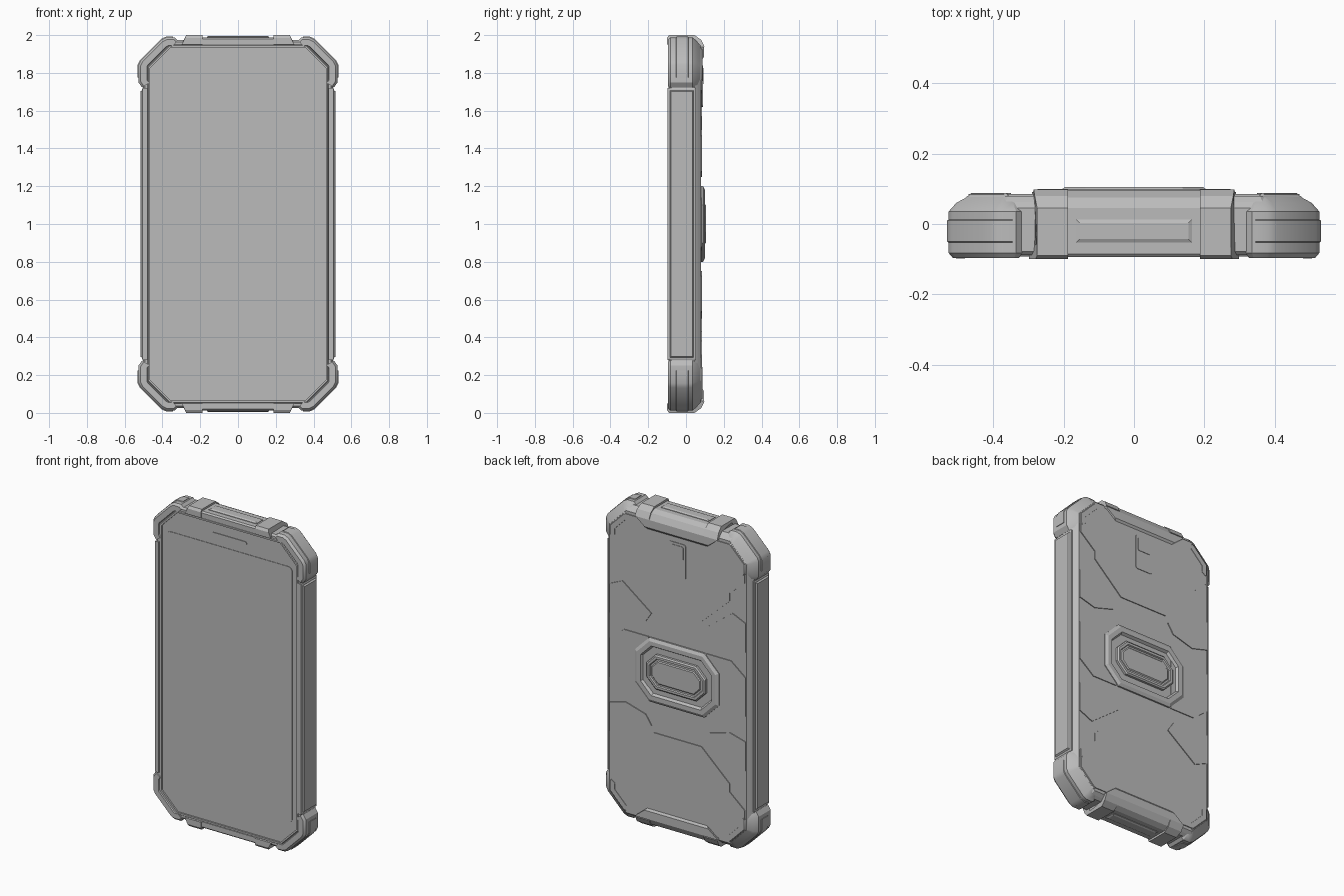
import bpy
import bmesh
import math
from mathutils import Vector

if "Cube" in bpy.data.objects:
    bpy.data.objects.remove(bpy.data.objects["Cube"], do_unlink=True)

grey = bpy.data.materials.new("neutral grey")
grey.use_nodes = True
colour = (0.5, 0.5, 0.5, 1)
grey.diffuse_color = colour
grey.node_tree.nodes["Principled BSDF"].inputs["Base Color"].default_value = colour


def loft(name, rings, smooth=False, closed=False):
    """Skin a list of equal-length point rings and cap both ends."""
    bm = bmesh.new()
    rows = [[bm.verts.new(p) for p in ring] for ring in rings]
    n = len(rows[0])
    for a, b in zip(rows, rows[1:]):
        for i in range(n):
            j = (i + 1) % n
            bm.faces.new((a[i], a[j], b[j], b[i]))
    bm.faces.new(rows[0])
    bm.faces.new(rows[-1])
    bmesh.ops.recalc_face_normals(bm, faces=bm.faces)
    mesh = bpy.data.meshes.new(name)
    bm.to_mesh(mesh)
    bm.free()
    mesh.materials.append(grey)
    ob = bpy.data.objects.new(name, mesh)
    bpy.context.collection.objects.link(ob)
    if smooth:
        bpy.ops.object.select_all(action="DESELECT")
        ob.select_set(True)
        bpy.context.view_layer.objects.active = ob
        bpy.ops.object.shade_smooth_by_angle(angle=math.radians(30))
    return ob


def octagon(hw, hh, c, d, y):
    """Chamfered rectangle around the model's centre, offset outwards by d."""
    w, h, c = hw + d, hh + d, c + 0.586 * d
    quarter = [(w, h - c), (w - c, h)]
    pts = quarter + [(-x, z) for x, z in quarter[::-1]]
    pts += [(-x, -z) for x, z in pts]
    return [(x, y, 1 + z) for x, z in pts]


def stepped(name, hw, hh, c, section):
    return loft(name, [octagon(hw, hh, c, d, y) for d, y in section])


def prism(name, poly, y0, y1, sx=1, flip=False):
    ends = [[(sx * x, y, 2 - z if flip else z) for x, z in poly] for y in (y0, y1)]
    return loft(name, ends)


def rect(u, v):
    return [(u[0], v[0]), (u[1], v[0]), (u[1], v[1]), (u[0], v[1])]


def sweep(name, path, section, sx, flip):
    """Run a closed (inset, y) section along an open path with mitred bends."""
    pts = [Vector(p) for p in path]
    rings = []
    for i, p in enumerate(pts):
        dirs = [(b - a).normalized() for a, b in zip(pts[max(i - 1, 0):i + 1], pts[max(i - 1, 0) + 1:i + 2])]
        normals = [Vector((-t.y, t.x)) for t in dirs]
        m = sum(normals, Vector((0, 0))).normalized()
        m /= max(m.dot(normals[0]), 0.5)
        ring = []
        for d, y in section:
            q = p + m * d
            ring.append((sx * q.x, y, 2 - q.y if flip else q.y))
        rings.append(ring)
    return loft(name, rings, smooth=True)


# Main shell with raised front rim and sloped back edge
GLASS = (0.465, 0.935, 0.11)
stepped("body_shell", *GLASS, [
    (0, -0.083), (0, -0.093), (0.01, -0.093), (0.014, -0.088), (0.028, -0.088),
    (0.038, -0.078), (0.038, 0.045), (0.025, 0.062), (0.008, 0.08)])


# Screen with rounded corners, and the earpiece slot
def rounded(hw, z0, z1, r):
    pts = []
    for k, (cx, cz) in enumerate([(hw - r, z1 - r), (r - hw, z1 - r), (r - hw, z0 + r), (hw - r, z0 + r)]):
        for s in range(5):
            a = math.pi / 2 * (k + s / 4)
            pts.append((cx + r * math.cos(a), cz + r * math.sin(a)))
    return pts


prism("screen", rounded(0.435, 0.205, 1.8, 0.03), -0.08, -0.086)
prism("earpiece", rounded(0.12, 1.853, 1.876, 0.011), -0.08, -0.087)

# Four corner bumpers, each with a raised grip strip
CORNER = [(0.508, 1.722), (0.527, 1.75), (0.527, 1.842), (0.515, 1.866),
          (0.405, 1.976), (0.38, 1.988), (0.335, 1.988), (0.318, 1.972)]
BUMPER = [(0.05, -0.08), (0.044, -0.096), (0.012, -0.096), (0, -0.082),
          (0, 0.035), (0.022, 0.06), (0.055, 0.078), (0.065, 0.088), (0.095, 0.088), (0.1, 0.07)]
STRIP = [(0.004, -0.055), (-0.004, -0.05), (-0.004, 0.01), (0.004, 0.015)]
GRIP = [(0.527, 1.775)] + CORNER[2:6] + [(0.345, 1.988)]
# Side rails with a bevelled outer panel
for sx, side in ((1, "left"), (-1, "right")):
    for flip, end in ((False, "top"), (True, "bottom")):
        sweep(f"{end}_{side}_bumper", CORNER, BUMPER, sx, flip)
        sweep(f"{end}_{side}_grip_strip", GRIP, STRIP, sx, flip)
    rail = [(0.48, 0), (0.505, 0), (0.508, 0.008), (0.508, 0.012), (0.517, 0.018)]
    loft(f"{side}_rail", [
        [(sx * x, y, z) for y, z in rect((-0.098 + d, 0.052 - d), (0.28 + d, 1.72 - d))]
        for x, d in rail])

# Top and bottom protective tabs that wrap over onto the back
TAB = [(-0.07, 1.94, 0.295), (-0.094, 1.948, 0.295), (-0.094, 1.98, 0.28), (-0.085, 1.988, 0.275),
       (0.045, 1.988, 0.275), (0.075, 1.972, 0.28), (0.095, 1.935, 0.285),
       (0.095, 1.885, 0.22), (0.08, 1.865, 0.2), (0.06, 1.88, 0.2)]
BLOCK = [(-0.07, 1.943, 0.298), (-0.1, 1.95, 0.298), (-0.1, 1.985, 0.28), (-0.09, 2.0, 0.275),
         (0.045, 2.0, 0.275), (0.08, 1.975, 0.282), (0.098, 1.94, 0.285), (0.06, 1.93, 0.285)]
for flip, end in ((False, "top"), (True, "bottom")):
    def fz(z, flip=flip):
        return 2 - z if flip else z
    loft(f"{end}_tab", [[(s * w, y, fz(z)) for y, z, w in TAB] for s in (-1, 1)])
    for s, side in ((1, "left"), (-1, "right")):
        loft(f"{end}_{side}_tab_block",
             [[(s * (x or w), y, fz(z)) for y, z, w in BLOCK] for x in (0.187, 0)])
    loft(f"{end}_port_cover", [
        [(x, y, fz(z)) for x, y in rect((d - 0.165, 0.165 - d), (d - 0.053, 0.013 - d))]
        for z, d in ((1.98, 0), (1.991, 0), (1.996, 0.01))])

# Raised back panels, repeated towards each end and side
BACK = 0.0855
HALF = [(0.165, 1.39), (0.36, 1.57), (0.36, 1.62), (0.465, 1.71), (0.465, 1.83), (0.37, 1.925)]
WIDE = HALF + [(-x, z) for x, z in HALF[::-1]]
WEDGE = [(0.47, 1.46), (0.38, 1.5), (0.18, 1.35), (0.22, 1.29), (0.36, 1.25), (0.47, 1.28)]
MID = [(0.2, 1.2), (0.37, 1.2), (0.47, 1.12)]
MID += [(x, 2 - z) for x, z in MID[::-1]]
for flip, end in ((False, "upper"), (True, "lower")):
    prism(f"{end}_back_panel", WIDE, 0.07, BACK, flip=flip)
    for sx, side in ((1, "left"), (-1, "right")):
        prism(f"{end}_{side}_back_wedge", WEDGE, 0.07, BACK, sx, flip)
for sx, side in ((1, "left"), (-1, "right")):
    prism(f"{side}_middle_panel", MID, 0.07, BACK, sx)

# Octagonal ring stand and its centre plate
stepped("ring_stand", 0.29, 0.2, 0.1, [
    (0, 0.07), (0, 0.09), (-0.018, 0.1), (-0.045, 0.1), (-0.055, 0.084)])
stepped("ring_centre_plate", 0.205, 0.108, 0.065, [
    (0, 0.07), (0, 0.098), (-0.008, 0.105), (-0.022, 0.105), (-0.026, 0.097),
    (-0.036, 0.097), (-0.042, 0.102)])

# Camera surround and lens window
prism("camera_surround", rounded(0.06, 1.62, 1.84, 0.015), 0.07, 0.089)
prism("camera_window", rounded(0.045, 1.74, 1.825, 0.01), 0.07, 0.092)
